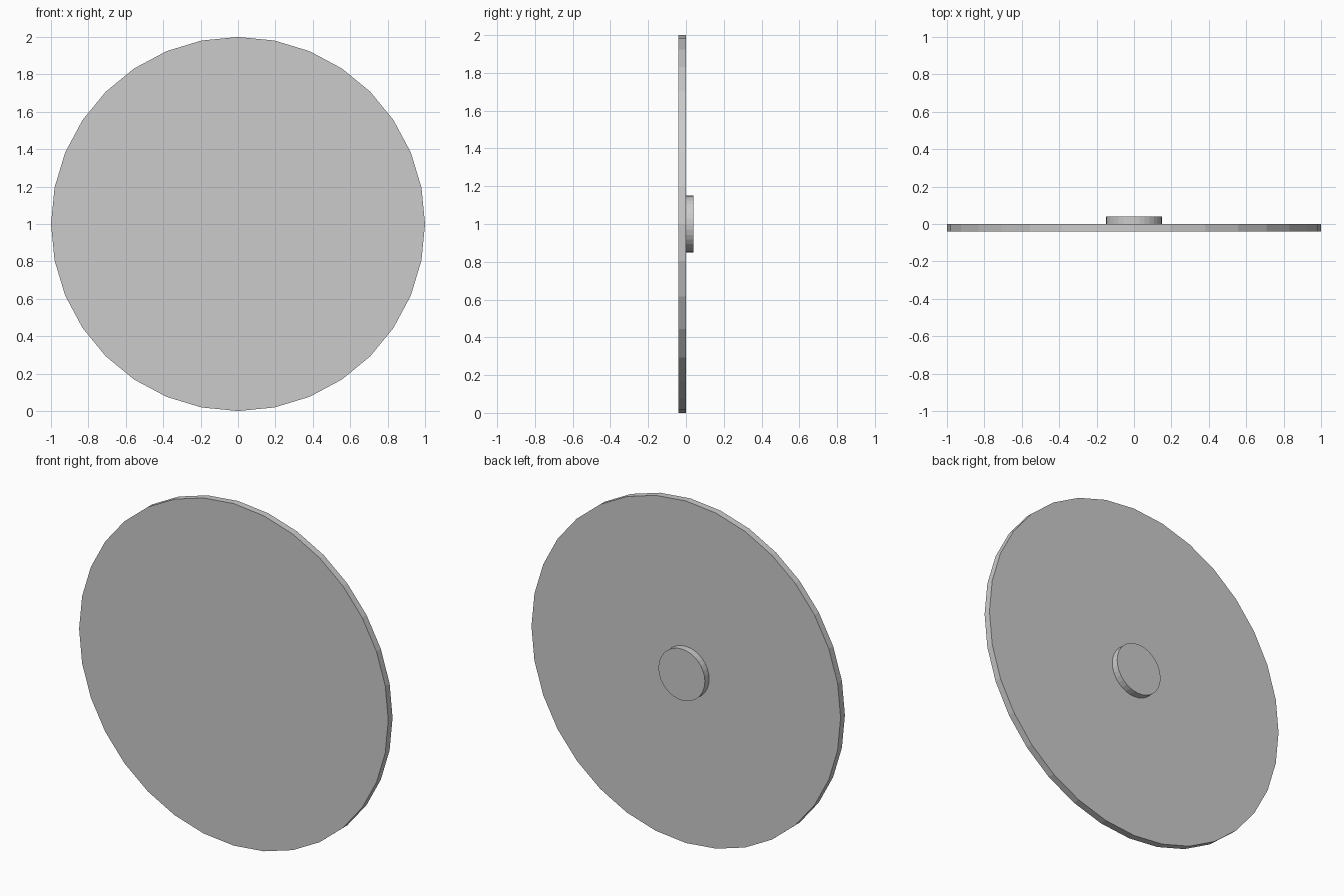
import bpy
import math

if "Cube" in bpy.data.objects:
    bpy.data.objects.remove(bpy.data.objects["Cube"])


def disc(name, radius, y_min, y_max, sides=32):
    """Flat-shaded cylinder lying along the y axis, centred at z = 1."""
    bpy.ops.mesh.primitive_cylinder_add(
        vertices=sides, radius=radius, depth=y_max - y_min,
        location=(0, (y_min + y_max) / 2, 1),
        rotation=(math.pi / 2, 0, 0))
    bpy.context.object.name = name


# Large thin plate at the front
disc("plate", 1.0, -0.04, 0.0)

# Small hub on the back
disc("back_hub", 0.15, 0.0, 0.04)
